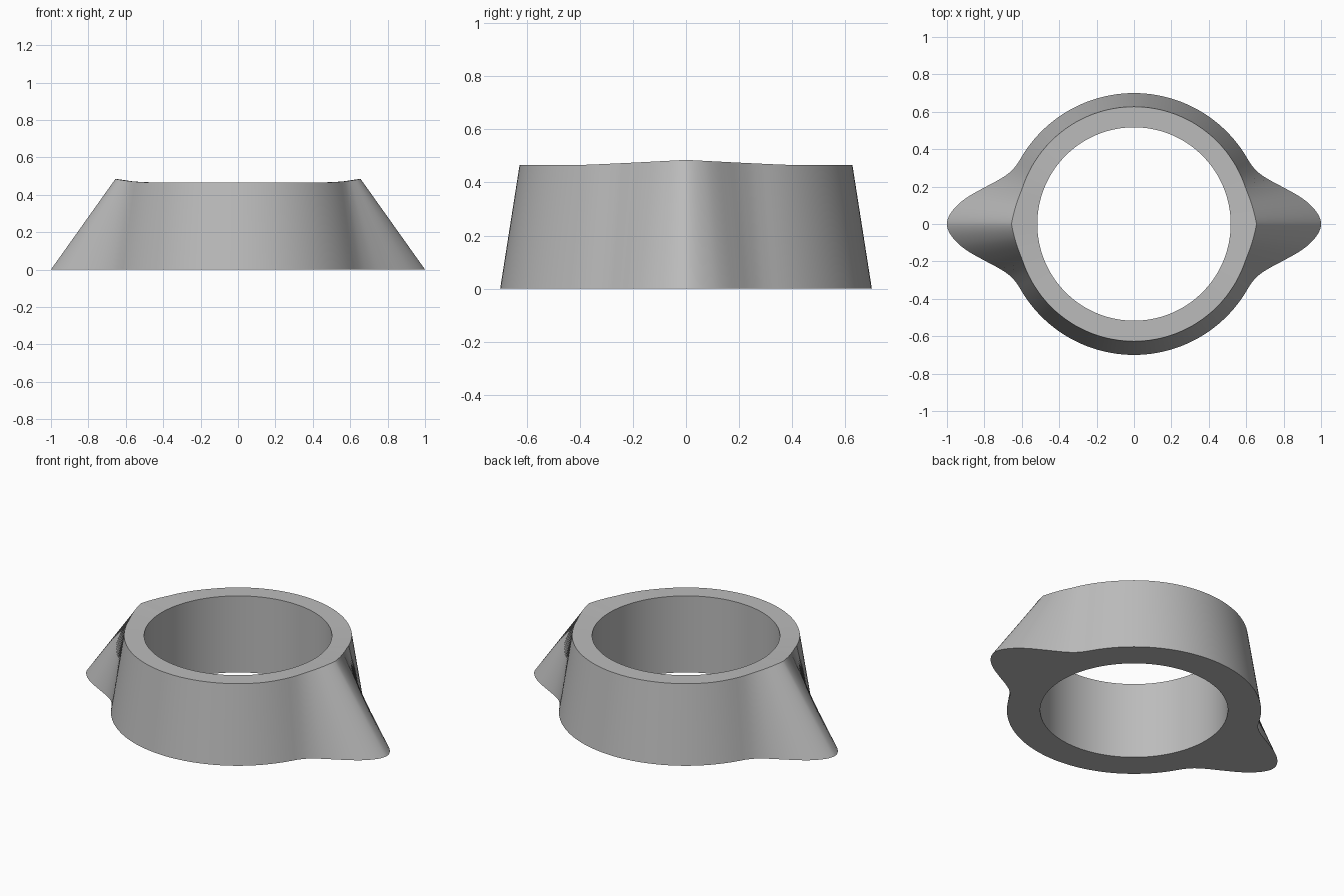
import bpy, bmesh, math
from mathutils import Vector

if "Cube" in bpy.data.objects:
    bpy.data.objects.remove(bpy.data.objects["Cube"], do_unlink=True)

HOLE, BASE_R, RIM_R, RIM_Z, PEAK = 0.517, 0.70, 0.627, 0.465, 0.02

# Quarter outline of the flared base: lobe tip to where it blends into the circle
LOBE = [Vector(p) for p in [(1, 0), (0.985, 0.05), (0.94, 0.105), (0.88, 0.15), (0.80, 0.195),
                            (0.72, 0.238), (0.665, 0.275), (0.63, 0.313), (0.606, 0.35)]]


def smooth_path(points, steps=4):
    """Catmull-Rom curve through the points, mirrored at the tip."""
    pts = [Vector((points[1].x, -points[1].y))] + points + [Vector((0.566, 0.412))]
    out = []
    for a, b, c, d in zip(pts, pts[1:], pts[2:], pts[3:]):
        for i in range(steps):
            t = i / steps
            out.append(0.5 * (2 * b + (c - a) * t + (2 * a - 5 * b + 4 * c - d) * t * t
                              + (3 * b - a - 3 * c + d) * t ** 3))
    return out


def base_outline():
    lobe = smooth_path(LOBE)
    start = math.atan2(LOBE[-1].y, LOBE[-1].x)
    n = 24
    arc = [start + (math.pi / 2 - start) * i / n for i in range(n + 1)]
    quarter = lobe + [Vector((math.cos(a), math.sin(a))) * BASE_R for a in arc]
    half = quarter + [Vector((-p.x, p.y)) for p in reversed(quarter[:-1])]
    return half + [Vector((p.x, -p.y)) for p in reversed(half[1:-1])]


def rim_point(a):
    """Rim circle with a slight outward and upward point above each lobe."""
    off = math.atan2(abs(math.sin(a)), abs(math.cos(a)))
    bump = max(0, 1 - off / 0.32)
    r = RIM_R + 0.028 * bump ** 1.3
    z = RIM_Z + PEAK * max(0, 1 - off / 0.75) ** 1.3
    return (r * math.cos(a), r * math.sin(a), z)


# Collar body: four matching loops joined into a closed ring
bm = bmesh.new()
loops = [[], [], [], []]
for p in base_outline():
    a = math.atan2(p.y, p.x)
    c, s = math.cos(a) * HOLE, math.sin(a) * HOLE
    for loop, co in zip(loops, [(p.x, p.y, 0), rim_point(a), (c, s, RIM_Z), (c, s, 0)]):
        loop.append(bm.verts.new(co))
count = len(loops[0])
for k in range(4):
    lower, upper = loops[k], loops[(k + 1) % 4]
    for i in range(count):
        j = (i + 1) % count
        bm.faces.new((lower[i], lower[j], upper[j], upper[i]))
bmesh.ops.recalc_face_normals(bm, faces=bm.faces)

mesh = bpy.data.meshes.new("lobed_collar")
bm.to_mesh(mesh)
bm.free()
collar = bpy.data.objects.new("lobed_collar", mesh)
bpy.context.collection.objects.link(collar)

# Plain grey material
grey = bpy.data.materials.new("plain grey")
grey.use_nodes = True
colour = (0.5, 0.5, 0.5, 1)
grey.diffuse_color = colour
grey.node_tree.nodes["Principled BSDF"].inputs["Base Color"].default_value = colour
mesh.materials.append(grey)

bpy.context.view_layer.objects.active = collar
collar.select_set(True)
bpy.ops.object.shade_smooth_by_angle(angle=math.radians(30))
